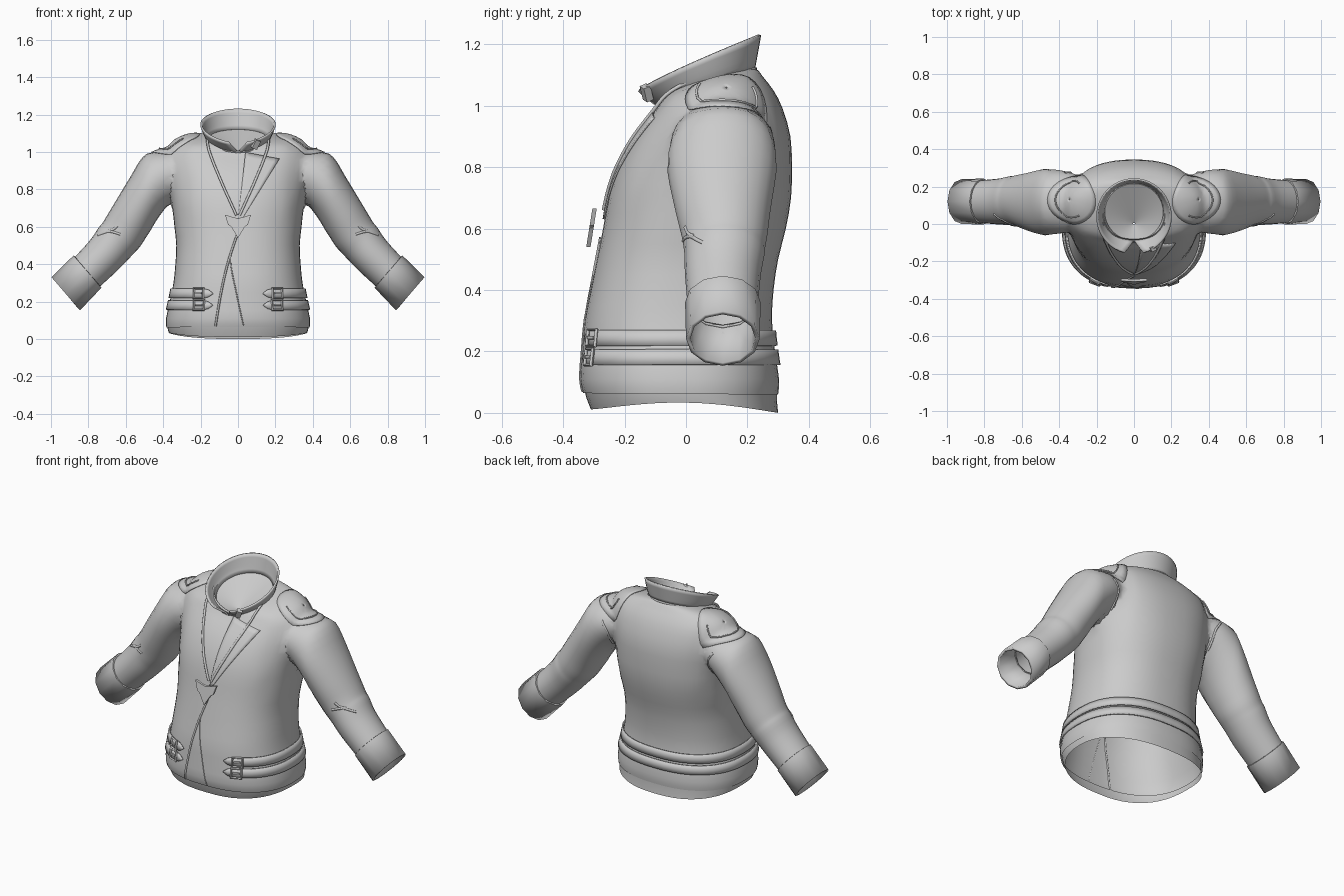
import bpy, bmesh
from math import sin, cos, pi, copysign
from mathutils import Vector
from mathutils.bvhtree import BVHTree

if "Cube" in bpy.data.objects:
    bpy.data.objects.remove(bpy.data.objects["Cube"])


def smooth(pts, n):
    """Catmull-Rom resampling of tuples of any length."""
    out = []
    for i in range(len(pts) - 1):
        a, b, c, d = (pts[max(0, min(len(pts) - 1, i + k))] for k in (-1, 0, 1, 2))
        for j in range(n):
            t = j / n
            out.append(tuple(.5 * (2 * q + (r - p) * t + (2 * p - 5 * q + 4 * r - s) * t * t
                                   + (3 * q - p - 3 * r + s) * t ** 3)
                             for p, q, r, s in zip(a, b, c, d)))
    return out + [tuple(pts[-1])]


def finish(ob, thick=0, offset=-1, angle=.6):
    bpy.ops.object.select_all(action='DESELECT')
    bpy.context.view_layer.objects.active = ob
    ob.select_set(True)
    bpy.ops.object.shade_smooth_by_angle(angle=angle)
    if thick:
        m = ob.modifiers.new("thickness", 'SOLIDIFY')
        m.thickness, m.offset = thick, offset


def grid(name, rows, closed=False, caps=False):
    """Quad surface through rows of points."""
    bm = bmesh.new()
    vs = [[bm.verts.new(p) for p in r] for r in rows]
    n = len(rows[0])
    for a, b in zip(vs, vs[1:]):
        for j in range(n if closed else n - 1):
            k = (j + 1) % n
            bm.faces.new((a[j], a[k], b[k], b[j]))
    if caps:
        bm.faces.new(vs[0])
        bm.faces.new(vs[-1])
    bmesh.ops.recalc_face_normals(bm, faces=bm.faces)
    me = bpy.data.meshes.new(name)
    bm.to_mesh(me)
    bm.free()
    ob = bpy.data.objects.new(name, me)
    bpy.context.collection.objects.link(ob)
    return ob


def tube(name, pts, r):
    cu = bpy.data.curves.new(name, 'CURVE')
    cu.dimensions, cu.bevel_depth, cu.bevel_resolution = '3D', r, 1
    sp = cu.splines.new('POLY')
    sp.points.add(len(pts) - 1)
    for p, q in zip(sp.points, pts):
        p.co = (*q, 1)
    ob = bpy.data.objects.new(name, cu)
    bpy.context.collection.objects.link(ob)


def body_ring(hx, yf, yb, zf, zb, lift=0, n=48):
    pts = []
    for i in range(n):
        a = 2 * pi * i / n
        s, c = (copysign(abs(f) ** .85, f) for f in (sin(a), cos(a)))
        t = (1 - c) / 2
        pts.append((hx * s, yf + (yb - yf) * t, zf + (zb - zf) * t ** .5 + lift * sin(pi * t)))
    return pts


def sleeve_ring(side, cx, cz, rn, ry, yc, ang, n=24):
    return [(side * (cx + rn * cos(2 * pi * i / n) * cos(ang)), yc + ry * sin(2 * pi * i / n),
             cz + rn * cos(2 * pi * i / n) * sin(ang)) for i in range(n)]


# Jacket body: half width, front y, back y, front z, back z
torso = [(.383, -.335, .30, .065, .06), (.385, -.345, .303, .11, .11), (.365, -.338, .29, .2, .2),
         (.345, -.33, .28, .3, .3), (.335, -.31, .285, .4, .4), (.33, -.29, .30, .5, .5),
         (.34, -.27, .325, .6, .6), (.355, -.252, .342, .7, .7), (.363, -.225, .345, .79, .8),
         (.372, -.18, .34, .88, .9), (.375, -.135, .315, .94, .99), (.36, -.108, .285, .97, 1.05),
         (.31, -.092, .25, .99, 1.095), (.22, -.085, .235, 1.0, 1.115), (.165, -.08, .22, 1.01, 1.12)]
body = grid("jacket_body", [body_ring(*r) for r in smooth(torso, 2)], True, True)

# Sleeves: centre x, z, radius across, radius in y, centre y, tilt
arm = [(.25, .95, .08, .10, .12, .67), (.33, .93, .13, .15, .12, .67), (.40, .885, .14, .178, .12, .67),
       (.475, .79, .127, .178, .117, .67), (.56, .66, .122, .155, .12, .7), (.61, .58, .121, .14, .125, .74),
       (.64, .54, .117, .133, .125, .77), (.665, .512, .116, .13, .125, .8), (.72, .445, .109, .123, .12, .84),
       (.83, .335, .102, .113, .12, .86)]
for side in (-1, 1):
    sleeve = grid("sleeve", [sleeve_ring(side, *r) for r in smooth(arm, 3)], True, True)
    m = body.modifiers.new("join", 'BOOLEAN')
    m.operation, m.object, m.solver = 'UNION', sleeve, 'EXACT'
    bpy.context.view_layer.objects.active = body
    bpy.ops.object.modifier_apply(modifier="join")
    bpy.data.objects.remove(sleeve)

# Open hem, neck and wrists, soften the armholes
bm = bmesh.new()
bm.from_mesh(body.data)
bmesh.ops.delete(bm, geom=[f for f in bm.faces if len(f.verts) >= 20], context='FACES')
soft = [v for v in bm.verts if .27 < abs(v.co.x) < .47 and v.co.z > .62]
for _ in range(5):
    bmesh.ops.smooth_vert(bm, verts=soft, factor=.5, use_axis_x=True, use_axis_y=True, use_axis_z=True)
bm.normal_update()
tree = BVHTree.FromBMesh(bm)
bm.to_mesh(body.data)
bm.free()
finish(body, 0, -1, .9)


def cast(origin, direction, off):
    p, n, _, _ = tree.ray_cast(Vector(origin), Vector(direction).normalized())
    if p is None:
        return None
    return p + n * (off if n.dot(Vector(direction)) < 0 else -off)


def front(x, z, off=.006):
    return cast((x, -1, z), (0, 1, 0), off) or Vector((x, -.08, z))


def seam(name, pts, r=.004, off=.002, y=-1):
    hits = [cast((x, y, z), (0, -y, 0), off) for x, z in smooth(pts, 8)]
    tube(name, [h for h in hits if h], r)


# Lining showing below the hem
lining = [(.378, -.332, .296, .08, .07, 0), (.376, -.325, .296, .05, .04, .012), (.37, -.31, .30, .012, 0, .03)]
finish(grid("hem_lining", [body_ring(*r) for r in lining], True))

# Collar: flared band, open in a V at the front, with base piping
rows = []
for k in range(6):
    t = k / 5
    a0 = .02 + .24 * t
    row = []
    for j in range(41):
        a = a0 + (2 * pi - 2 * a0) * j / 40
        u = (1 - cos(a)) / 2
        row.append(((.16 + .037 * t ** .7) * sin(a), .065 - .025 * t - (.155 + .045 * t) * cos(a),
                    (1.0 + .12 * u ** .8) * (1 - t) + (1.045 + .186 * u ** .85) * t))
    rows.append(row)
finish(grid("collar", rows), .01, 0)
tube("collar_piping", [(x * 1.04, .065 + (y - .065) * 1.04, z) for x, y, z in rows[0]], .006)
# Bowl closing the neck inside the collar
neck = [[(x * k, .0 + y * k, .99 + (z - .99) * k) for x, y, z in rows[0][:-1]] for k in (1, .75, .5, .25, .03)]
finish(grid("neck_lining", neck, True, False))
bpy.ops.mesh.primitive_cube_add(size=1, location=(.095, -.128, 1.042), rotation=(.4, .3, .5))
tab = bpy.context.object
tab.name, tab.scale = "collar_tab", (.03, .025, .05)

# Lapel flap on one side of the chest
flap = []
for i in range(15):
    t = i / 14
    l, r = Vector((.04 * (1 - t), .995 - .36 * t)), Vector((.22 - .205 * t, .96 - .33 * t))
    flap.append([front(*l.lerp(r, j / 8), .004) for j in range(9)])
finish(grid("lapel_flap", flap), .006, 0)

# Front closing edges
seam("front_edge", [(.0, .57), (-.05, .42), (-.09, .25), (-.12, .07)], .006)
seam("under_edge", [(.0, .56), (-.04, .43), (-.005, .23), (.03, .07)], .003)

for s in (-1, 1):
    # Cuffs
    cuff = [sleeve_ring(s, *r, n=12) for r in ((.803, .362, .1, .113, .12, .86), (.805, .36, .114, .123, .12, .86),
                                               (.921, .242, .117, .12, .12, .86))]
    finish(grid("cuff", cuff, True), .014, -1, .6)
    # Elbow folds
    seam("elbow_fold", [(s * .63, .56), (s * .69, .575), (s * .75, .555)], .007, -.002)
    seam("elbow_fold", [(s * .645, .605), (s * .67, .585), (s * .71, .575)], .007, -.002)
    # Neck cords running down to the clasp
    seam("neck_cord", [(s * .165, 1.07), (s * .15, .99), (s * .085, .83), (s * .008, .66)], .007, .008)
    # Crease behind the armhole
    seam("armhole_crease", [(s * .37, .93), (s * .335, .87), (s * .335, .78)], .006, 0, 1)
    # Shoulder pad, low disc laid on the shoulder
    d, v = Vector((s * .55, 0, .835)), Vector((s * .835, 0, -.55))
    c = Vector((s * .33, .13, 1.04))

    def pad_point(k, a, extra=0):
        q = c + Vector((0, .13 * k * cos(a), 0)) + v * (.135 * k * sin(a))
        off = .003 + .016 * (1 - k * k) + extra
        return cast(q + d * .4, -d, off) or q

    pad = [[pad_point(max(k, .02), 2 * pi * j / 32) for j in range(32)] for k in (1, .85, .7, .5, .3, .12, 0)]
    finish(grid("shoulder_pad", pad, True), .004, 0)
    tube("pad_stitching", [pad_point(.7, -.5 + (pi + 1) * j / 40, .004) for j in range(41)], .004)

# Two belts round the waist, pointed at the front, each with two buckles
for z in (.243, .18):
    belt = [[], [], []]
    for j in range(81):
        a = .39 + (2 * pi - .78) * j / 80
        h = .025 * min(1, .1 + min(j, 80 - j) / 1.5)
        for row, dz in zip(belt, (-h, 0, h)):
            o = Vector((.6 * sin(a), -.6 * cos(a), z + dz))
            row.append(cast(o, (-o.x, -o.y, 0), .007))
    finish(grid("waist_belt", belt), .008, 0, .4)
    for s in (-1, 1):
        p, n, _, _ = tree.ray_cast(Vector((s * .205, -1, z)), Vector((0, 1, 0)))
        n = n if n.y < 0 else -n
        rot = n.to_track_quat('Z', 'Y')
        bpy.ops.mesh.primitive_torus_add(major_segments=4, minor_segments=4, major_radius=.038, minor_radius=.007)
        ob = bpy.context.object
        ob.name = "buckle_frame"
        for w in ob.data.vertices:
            x, y = w.co.x, w.co.y
            w.co.x, w.co.y = (x - y) * .75, (x + y) * .7
        ob.location, ob.rotation_euler = p + n * .013, rot.to_euler()
        bpy.ops.mesh.primitive_cube_add(size=1, location=p + n * .015, rotation=rot.to_euler())
        bpy.context.object.name = "buckle_prong"
        bpy.context.object.scale = (.04, .009, .01)

# Arrow shaped clasp on the chest
half = [(0, .645), (.03, .652), (.07, .665), (.052, .61), (.036, .6), (0, .54)]
outline = half + [(-x, z) for x, z in half[-2:0:-1]]
rim = [[(x, -.29 - (.67 - z) * .16 + dy, z) for x, z in outline] for dy in (0, -.014)]
finish(grid("chest_clasp", rim, True, True), 0, 0, .3)
